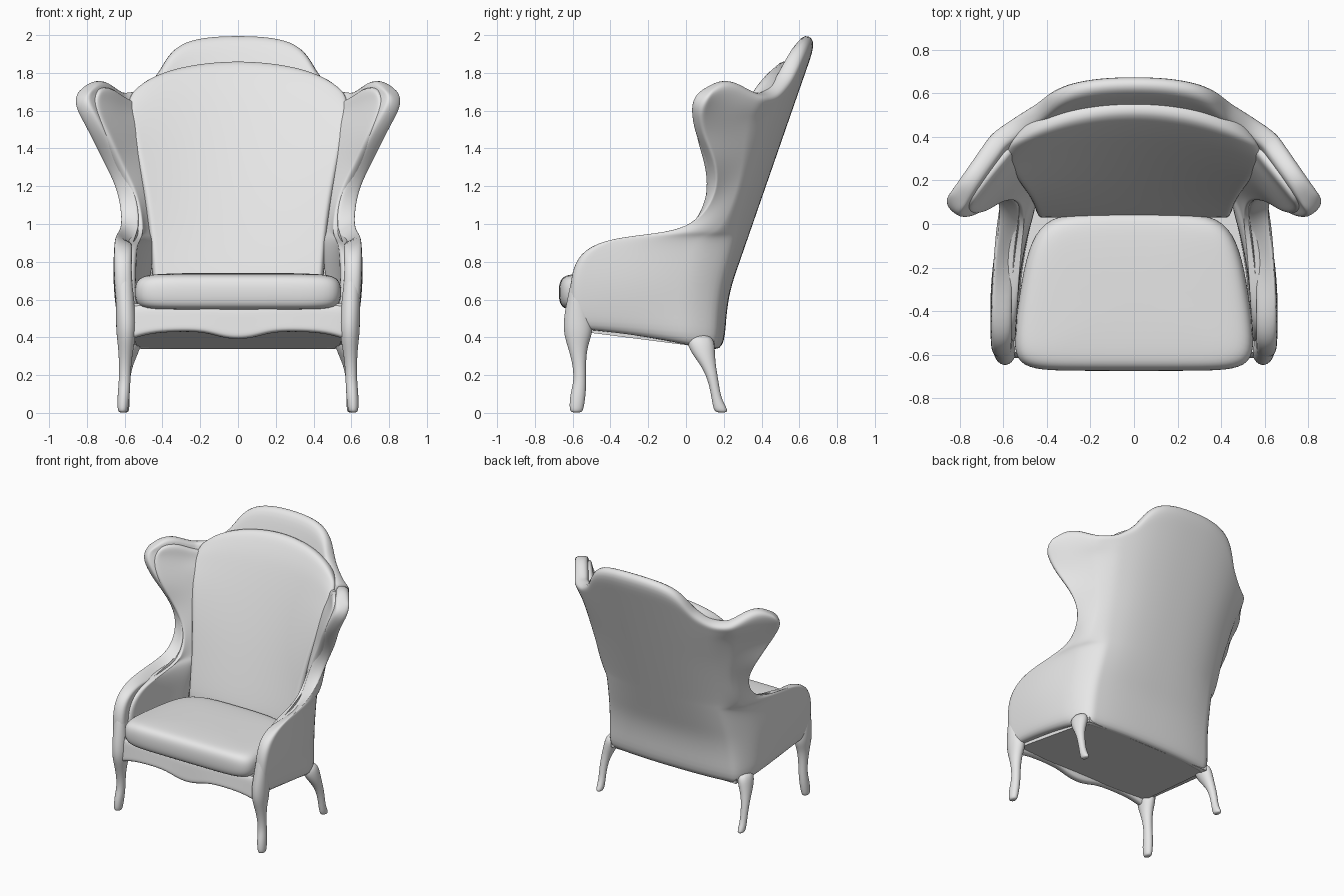
import bpy, bmesh, math
from mathutils import Vector

if "Cube" in bpy.data.objects:
    bpy.data.objects.remove(bpy.data.objects["Cube"])

fabric = bpy.data.materials.new("pale grey")
fabric.use_nodes = True
fabric.diffuse_color = (0.8, 0.8, 0.8, 1)
fabric.node_tree.nodes["Principled BSDF"].inputs["Base Color"].default_value = (0.8, 0.8, 0.8, 1)


def skin(name, rows, closed=False, thick=0, mirror=False, levels=2):
    """Skin rows of points; closed rows become a capped tube, open ones a padded sheet."""
    bm = bmesh.new()
    grid = [[bm.verts.new(p) for p in row] for row in rows]
    n = len(grid[0])
    for low, high in zip(grid, grid[1:]):
        for i in range(n if closed else n - 1):
            j = (i + 1) % n
            bm.faces.new((low[i], low[j], high[j], high[i]))
    if closed:
        bm.faces.new(grid[0][::-1])
        bm.faces.new(grid[-1])
        bmesh.ops.recalc_face_normals(bm, faces=bm.faces)
    mesh = bpy.data.meshes.new(name)
    bm.to_mesh(mesh)
    bm.free()
    for p in mesh.polygons:
        p.use_smooth = True
    mesh.materials.append(fabric)
    ob = bpy.data.objects.new(name, mesh)
    bpy.context.collection.objects.link(ob)
    if mirror:
        ob.modifiers.new("mirror", 'MIRROR').use_clip = False
    if thick:
        mod = ob.modifiers.new("padding", 'SOLIDIFY')
        mod.thickness, mod.offset = thick, -1
    mod = ob.modifiers.new("smooth", 'SUBSURF')
    mod.levels = mod.render_levels = levels


def curve(points, x):
    """Piecewise linear lookup."""
    for (a, fa), (b, fb) in zip(points, points[1:]):
        if x <= b:
            return fa + (fb - fa) * max(0, (x - a) / (b - a))
    return points[-1][1]


def back_y(z):
    return 0.205 + 0.04 * max(0, z - 0.35) if z < 0.6 else 0.215 + 0.348 * (z - 0.6)


# Shell levels: height, front edge y, front edge x
LEVELS = [(.37, -.60, .61), (.5, -.615, .635), (.65, -.62, .65), (.77, -.605, .655),
          (.87, -.545, .655), (.93, -.4, .65), (.95, -.17, .635), (.985, .0, .615),
          (1.07, .105, .62), (1.2, .165, .65), (1.34, .15, .725), (1.46, .09, .785),
          (1.55, .07, .835), (1.62, .075, .865), (1.69, .1, .875), (1.76, .135, .85)]
CORNER_X = [(.35, .6), (.6, .58), (1, .54), (1.3, .555), (1.6, .61), (2, .62)]
BULGE = [(.4, .015), (.7, .045), (.95, .035), (1.2, -.005), (1.7, .0)]
BACK_DEPTH = [(.35, .05), (.65, .06), (1, .1), (1.6, .13)]
WING_TOP = [(0, 1.71), (.2, 1.76), (.4, 1.755), (.7, 1.69), (1, 1.655)]
CREST_TOP = [(0, 1.985), (.17, 1.98), (.29, 1.955), (.36, 1.91), (.41, 1.83),
             (.44, 1.775), (.5, 1.725), (.6, 1.655)]
BLEND = 1.55


def lift(z, top):
    """Heights above the blend level are stretched to meet the top edge."""
    return z if z <= BLEND else BLEND + (z - BLEND) / (LEVELS[-1][0] - BLEND) * (top - BLEND)


def side_point(level, t, inset=0.0, drop=0.0):
    z, fy, fx = level
    cx = curve(CORNER_X, z)
    cy = back_y(z) - curve(BACK_DEPTH, z)
    d = Vector((fx - cx, fy - cy)).normalized()
    x = fx + (cx - fx) * t + curve(BULGE, z) * math.sin(math.pi * t) + d.y * inset
    y = fy + (cy - fy) * t - d.x * inset
    if z == LEVELS[0][0]:
        z = .43 - .1 * t ** 1.4
    return Vector((x, y, lift(z, curve(WING_TOP, t)) - drop))


def back_point(level, f):
    z = level[0]
    x = curve(CORNER_X, z) * f
    z = .33 if z == LEVELS[0][0] else lift(z, curve(CREST_TOP, x))
    return Vector((x, back_y(z) - curve(BACK_DEPTH, z) * f ** 2.6, z))


def mirrored(half):
    """Complete a half row that ends on the centre line."""
    return half + [Vector((-p[0], p[1], p[2])) for p in half[-2::-1]]


# Outer shell: arms, wings, back and crest in one padded sheet
shell = []
for lv in LEVELS:
    half = [side_point(lv, t) for t in (0, .08, .22, .4, .58, .72, .84)]
    half += [back_point(lv, f) for f in (.92, .81, .73, .67, .6, .47, .25, 0)]
    shell.append(mirrored(half))
skin("upholstered_shell", shell, thick=.095)

# Inner padding of the arms and wings
pads = [[side_point(lv, t, .055 + .03 * t, .035) for t in (.1, .2, .4, .6, .75, .9)]
        for lv in LEVELS[1:]]
skin("arm_and_wing_pad", pads, thick=.06, mirror=True)

# Back cushion: height, half width, centre y, sideways curve
cushion = []
for z, w, y, bow in [(.62, .44, .02, .0), (.72, .45, .04, .01), (.95, .465, .115, .03),
                     (1.2, .5, .2, .06), (1.45, .555, .295, .085), (1.62, .59, .365, .1),
                     (1.72, .595, .41, .115), (1.8, .59, .455, .125), (1.885, .575, .51, .14)]:
    half = []
    for f in (1, .93, .8, .6, .4, .2, 0):
        drop = max(0, z - 1.5) / .385 * (.12 * f ** 2 + .07 * f ** 8)
        half.append(Vector((-w * f, y - bow * f ** 2, z - drop)))
    cushion.append(mirrored(half))
skin("back_cushion", cushion, thick=.11)

# Seat cushion, wide at the front and narrow at the back
outline = [(0, -.67), (.3, -.67), (.46, -.665), (.54, -.62), (.545, -.5), (.51, -.25),
           (.47, -.08), (.39, .03), (.2, .055), (0, .055)]
ring = [Vector((x, y, 0)) for x, y in outline]
ring += [Vector((-p.x, p.y, 0)) for p in ring[-2:0:-1]]
middle = Vector((0, -.31, 0))
seat = [[middle + (p - middle) * s + Vector((0, 0, z)) for p in ring]
        for s, z in ((.6, .545), (.93, .545), (1, .58), (1.015, .64), (1, .695),
                     (.93, .728), (.75, .737), (.35, .742))]
skin("seat_cushion", seat, closed=True)

# Seat frame closing the underside
bm = bmesh.new()
bmesh.ops.create_cube(bm, size=2)
for v in bm.verts:
    front = v.co.y < 0
    v.co = Vector((v.co.x * (.57 if front else .53), -.59 if front else .15,
                   .58 if v.co.z > 0 else (.435 if front else .34)))
mesh = bpy.data.meshes.new("seat_frame")
bm.to_mesh(mesh)
bm.free()
mesh.materials.append(fabric)
frame = bpy.data.objects.new("seat_frame", mesh)
bpy.context.collection.objects.link(frame)

# Shaped front apron
SCALLOP = [(0, .39), (.08, .40), (.16, .425), (.25, .435), (.42, .43), (.52, .41), (.6, .38)]
apron = []
for k in (0, .2, .6, 1):
    half = [Vector((-x, -.635 + .02 * k + .02 * (x / .6) ** 2, z + (.58 - z) * k))
            for x, z in SCALLOP[::-1]]
    apron.append(mirrored(half))
skin("front_apron", apron, thick=.06)


# Curved legs: centre x, y, z, half width, half depth
def leg(name, stations):
    rows = [[Vector((x + rx * math.cos(a), y + ry * math.sin(a), z))
             for a in (math.tau * i / 8 for i in range(8))]
            for x, y, z, rx, ry in stations]
    skin(name, rows, closed=True, mirror=True)


leg("front_legs", [(.61, -.58, .0, .022, .03), (.61, -.58, .02, .032, .042),
                   (.605, -.572, .1, .036, .046), (.6, -.56, .17, .033, .035),
                   (.597, -.566, .27, .036, .039), (.593, -.575, .36, .047, .06),
                   (.591, -.57, .43, .06, .088), (.593, -.575, .52, .058, .078),
                   (.6, -.575, .64, .05, .05), (.605, -.565, .77, .04, .03)])
leg("rear_legs", [(.6, .19, .0, .022, .035), (.6, .18, .025, .028, .04),
                  (.6, .16, .08, .027, .027), (.6, .143, .18, .03, .03),
                  (.59, .115, .26, .038, .045), (.57, .085, .33, .055, .075),
                  (.55, .07, .42, .055, .085)])
